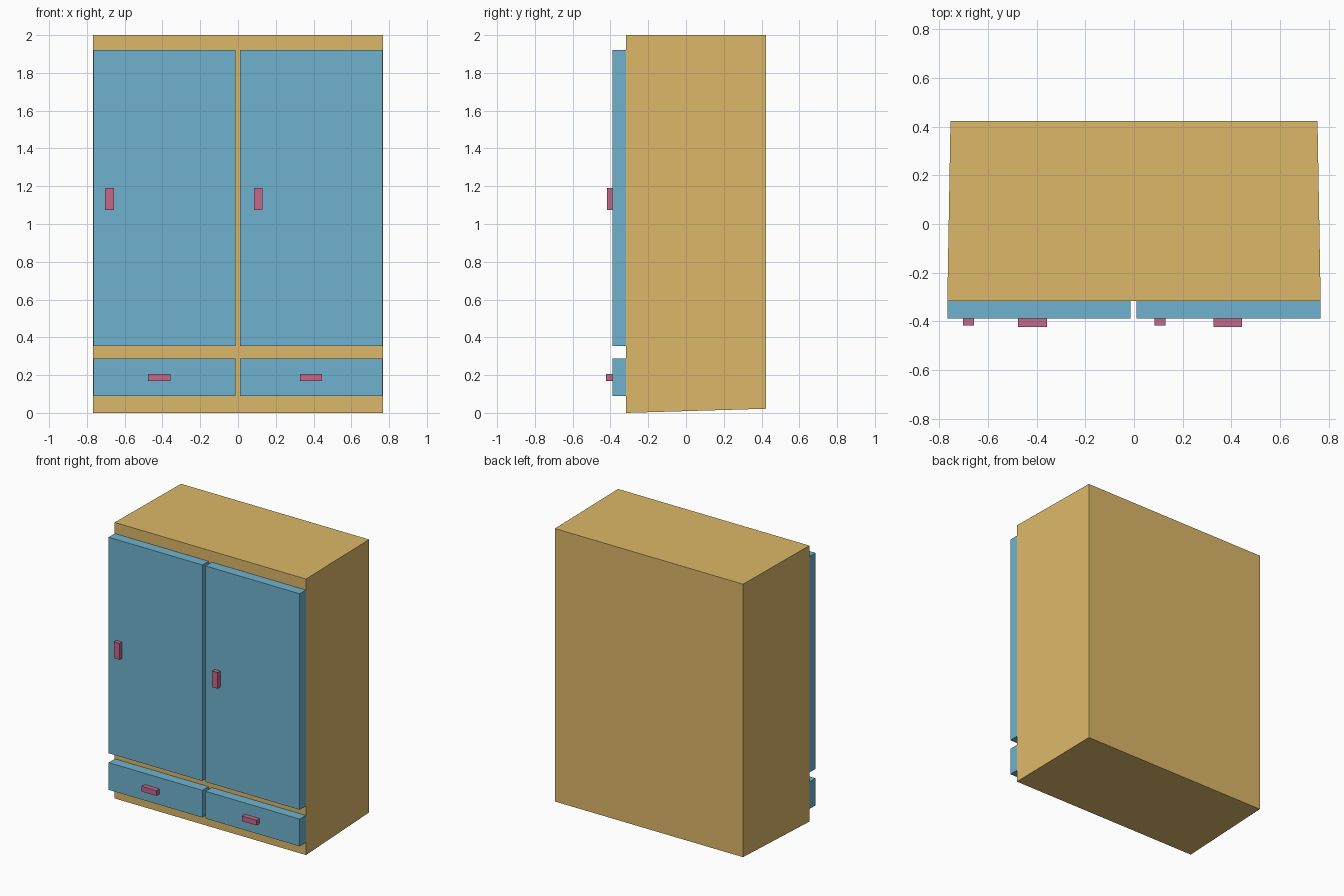
import bpy, bmesh

if "Cube" in bpy.data.objects:
    bpy.data.objects.remove(bpy.data.objects["Cube"])


def material(name, color):
    m = bpy.data.materials.new(name)
    m.diffuse_color = color
    m.use_nodes = True
    m.node_tree.nodes["Principled BSDF"].inputs["Base Color"].default_value = m.diffuse_color
    return m


WOOD = material("wood", (0.72, 0.48, 0.14, 1))
PANEL = material("panel", (0.16, 0.45, 0.62, 1))
GRIP = material("grip", (0.55, 0.14, 0.25, 1))


def box(name, x, y, z, mat):
    """Box from (min, max) ranges on each axis."""
    bm = bmesh.new()
    bmesh.ops.create_cube(bm, size=1)
    for v in bm.verts:
        v.co = [r[c > 0] for r, c in zip((x, y, z), v.co)]
    me = bpy.data.meshes.new(name)
    bm.to_mesh(me)
    bm.free()
    me.materials.append(mat)
    ob = bpy.data.objects.new(name, me)
    bpy.context.collection.objects.link(ob)
    return ob


FRONT, BACK, FACE = -0.317, 0.424, -0.388

# Carcass, slightly narrower at the back with a rising underside
body = box("cabinet_body", (-0.767, 0.767), (FRONT, BACK), (0, 2), WOOD)
for v in body.data.vertices:
    if v.co.y > 0:
        v.co.x *= 0.754 / 0.767
        if v.co.z < 1:
            v.co.z = 0.022

# Each side: panel span, door handle span, drawer handle span
sides = {
    "left": ((-0.766, -0.014), (-0.703, -0.657), (-0.476, -0.358)),
    "right": ((0.011, 0.766), (0.085, 0.130), (0.327, 0.444)),
}
for side, (panel_x, door_grip_x, drawer_grip_x) in sides.items():
    # Doors and drawer fronts
    box(side + "_door", panel_x, (FACE, FRONT), (0.355, 1.92), PANEL)
    box(side + "_drawer", panel_x, (FACE, FRONT), (0.09, 0.287), PANEL)
    # Handles
    box(side + "_door_handle", door_grip_x, (-0.418, FACE), (1.073, 1.19), GRIP)
    box(side + "_drawer_handle", drawer_grip_x, (-0.424, FACE), (0.169, 0.206), GRIP)
